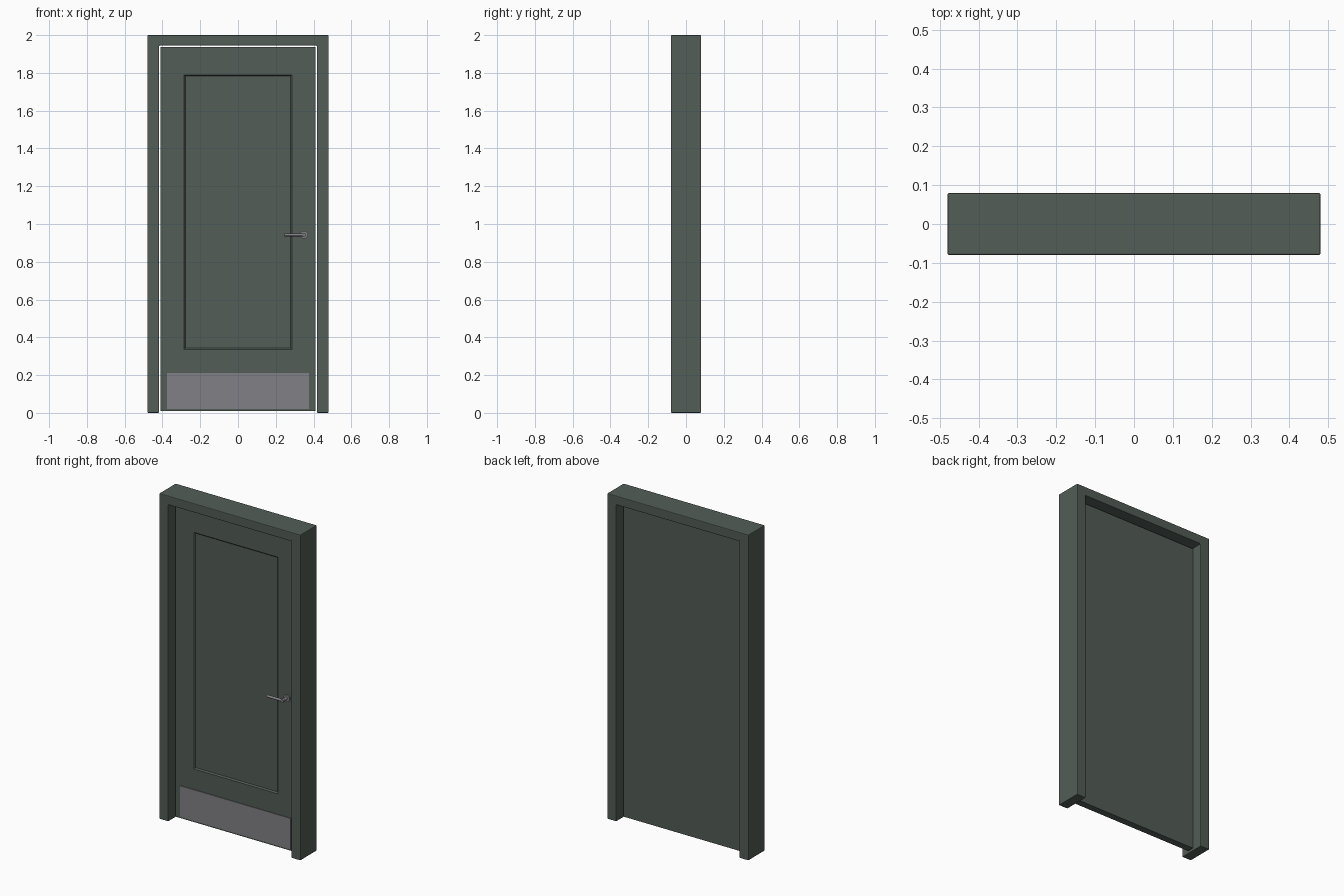
import bpy, bmesh
from mathutils import Vector, Matrix

cube = bpy.data.objects.get("Cube")
if cube:
    bpy.data.objects.remove(cube, do_unlink=True)


def material(name, color):
    m = bpy.data.materials.new(name)
    m.use_nodes = True
    m.diffuse_color = (*color, 1)
    m.node_tree.nodes["Principled BSDF"].inputs["Base Color"].default_value = (*color, 1)
    return m


green = material("grey_green_paint", (0.085, 0.11, 0.095))
steel = material("brushed_steel", (0.22, 0.22, 0.24))


def add_object(name, bm, mat, bevel=0.0, smooth=False):
    bmesh.ops.recalc_face_normals(bm, faces=bm.faces)
    mesh = bpy.data.meshes.new(name)
    bm.to_mesh(mesh)
    bm.free()
    mesh.materials.append(mat)
    ob = bpy.data.objects.new(name, mesh)
    bpy.context.collection.objects.link(ob)
    if bevel:
        mod = ob.modifiers.new("soft_edges", 'BEVEL')
        mod.width, mod.segments = bevel, 2
    if smooth:
        bpy.ops.object.select_all(action='DESELECT')
        ob.select_set(True)
        bpy.context.view_layer.objects.active = ob
        bpy.ops.object.shade_smooth_by_angle()
    return ob


def box(lo, hi):
    bm = bmesh.new()
    lo, hi = Vector(lo), Vector(hi)
    bmesh.ops.create_cube(bm, size=1, matrix=Matrix.Translation((lo + hi) / 2)
                          @ Matrix.Diagonal((*(hi - lo), 1)))
    return bm


def rod(bm, start, end, radius, sides=24):
    start, end = Vector(start), Vector(end)
    axis = end - start
    turn = axis.to_track_quat('Z', 'Y').to_matrix().to_4x4()
    bmesh.ops.create_cone(bm, cap_ends=True, segments=sides, radius1=radius,
                          radius2=radius, depth=axis.length,
                          matrix=Matrix.Translation((start + end) / 2) @ turn)


# Frame: an upside-down U profile pushed through the wall thickness
outline = [(-0.48, 0), (-0.48, 2), (0.48, 2), (0.48, 0),
           (0.418, 0), (0.418, 1.945), (-0.418, 1.945), (-0.418, 0)]
bm = bmesh.new()
face = bm.faces.new([bm.verts.new((x, -0.08, z)) for x, z in outline])
ext = bmesh.ops.extrude_face_region(bm, geom=[face])
bmesh.ops.translate(bm, vec=(0, 0.16, 0),
                    verts=[v for v in ext["geom"] if isinstance(v, bmesh.types.BMVert)])
add_object("door_frame", bm, green, bevel=0.004)

# Door leaf with a sunken panel on the front only
FRONT = -0.021
bm = box((-0.411, FRONT, 0.01), (0.411, -FRONT, 1.936))
front = min(bm.faces, key=lambda f: f.calc_center_median().y)
bmesh.ops.inset_region(bm, faces=[front], thickness=0.1)
for v in front.verts:
    v.co.x = 0.286 if v.co.x > 0 else -0.286
    v.co.z = 1.79 if v.co.z > 1 else 0.336
bmesh.ops.inset_region(bm, faces=[front], thickness=0.01, depth=0)
for v in front.verts:
    v.co.y += 0.008
add_object("door_leaf", bm, green)

# Kick plate
add_object("kick_plate", box((-0.376, FRONT - 0.004, 0.02), (0.376, FRONT, 0.21)), steel)

# Lever handle: round rose, short neck, lever toward the middle of the door
HX, HZ, LY = 0.35, 0.943, -0.065
bm = bmesh.new()
rod(bm, (HX, FRONT, HZ), (HX, FRONT - 0.008, HZ), 0.021, 32)
add_object("handle_rose", bm, steel, smooth=True)
bm = bmesh.new()
rod(bm, (HX, FRONT - 0.006, HZ), (HX, LY - 0.008, HZ), 0.009)
add_object("handle_neck", bm, steel, smooth=True)
bm = bmesh.new()
rod(bm, (HX + 0.008, LY, HZ), (0.245, LY, HZ), 0.008)
add_object("handle_lever", bm, steel, smooth=True)
